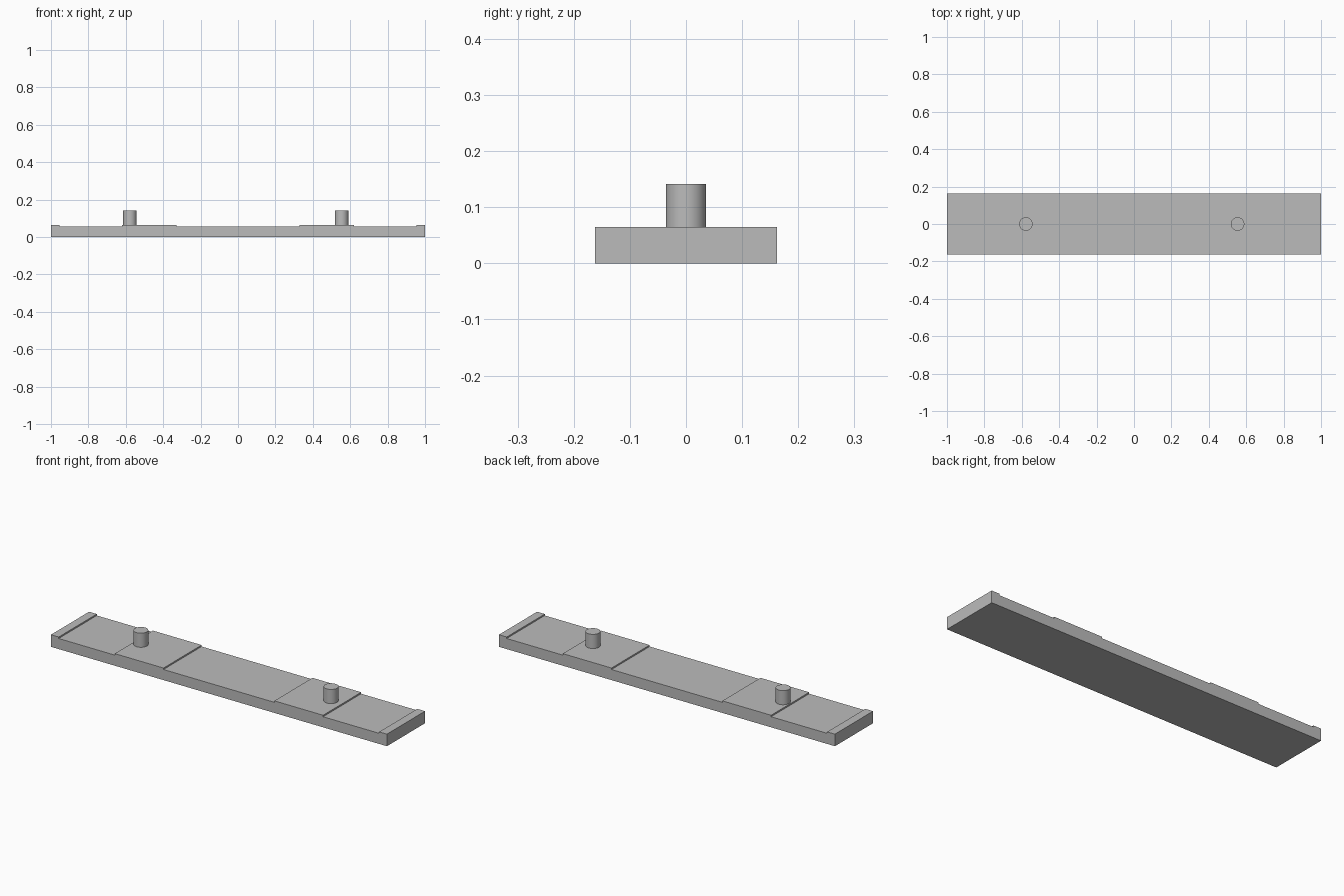
import bpy
import math

cube = bpy.data.objects.get("Cube")
if cube:
    bpy.data.objects.remove(cube, do_unlink=True)

HALF_DEPTH = 0.162
LOW, HIGH, PEG_TOP = 0.057, 0.065, 0.141

# Plain grey material
grey = bpy.data.materials.new("plain_grey")
grey.use_nodes = True
colour = (0.5, 0.5, 0.5, 1)
grey.diffuse_color = colour
grey.node_tree.nodes["Principled BSDF"].inputs["Base Color"].default_value = colour


def add_bar(name, outline):
    """Extrude a side outline (x, z) through the full depth."""
    n = len(outline)
    verts = [(x, y, z) for y in (-HALF_DEPTH, HALF_DEPTH) for x, z in outline]
    faces = [tuple(range(n)), tuple(reversed(range(n, 2 * n)))]
    faces += [(i, i + n, (i + 1) % n + n, (i + 1) % n) for i in range(n)]
    mesh = bpy.data.meshes.new(name)
    mesh.from_pydata(verts, [], faces)
    mesh.materials.append(grey)
    obj = bpy.data.objects.new(name, mesh)
    bpy.context.collection.objects.link(obj)


def add_peg(name, x):
    """Round upright peg standing on a raised pad."""
    bottom = HIGH - 0.005
    bpy.ops.mesh.primitive_cylinder_add(
        vertices=48, radius=0.036, depth=PEG_TOP - bottom,
        location=(x, 0, (PEG_TOP + bottom) / 2))
    peg = bpy.context.object
    peg.name = name
    peg.data.materials.append(grey)
    bpy.ops.object.shade_smooth_by_angle(angle=math.radians(35))


# Base plate with raised end lips and two raised pads
half = [(0.33, LOW), (0.33, HIGH), (0.62, HIGH), (0.62, LOW),
        (0.954, LOW), (0.954, HIGH), (1, HIGH), (1, 0)]
outline = [(-x, z) for x, z in reversed(half)] + half
add_bar("base_plate", outline)

# Pegs
add_peg("right_peg", -0.578)
add_peg("left_peg", 0.554)
